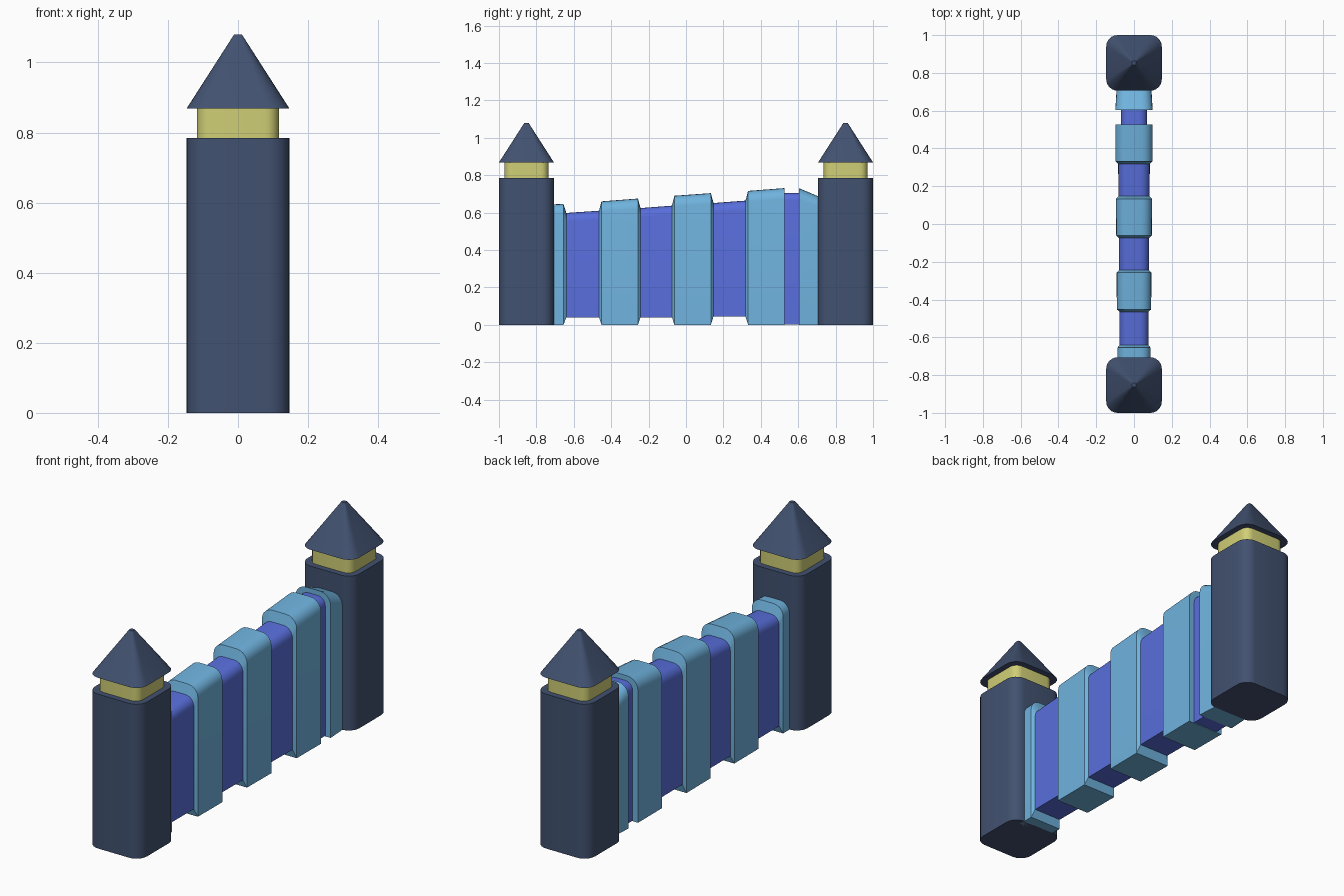
import bpy, bmesh
from math import sin, cos, pi, radians

cube = bpy.data.objects.get("Cube")
if cube:
    bpy.data.objects.remove(cube)


def material(name, rgb):
    m = bpy.data.materials.new(name)
    m.use_nodes = True
    m.diffuse_color = (*rgb, 1)
    m.node_tree.nodes["Principled BSDF"].inputs["Base Color"].default_value = (*rgb, 1)
    return m


navy = material("navy", (0.054, 0.083, 0.162))
yellow = material("pale yellow", (0.63, 0.62, 0.18))
light = material("light blue", (0.16, 0.45, 0.73))
blue = material("deep blue", (0.098, 0.156, 0.71))


def loft(name, rings, mats, bands=None):
    """Skin a closed stack of rings; bands gives a material index per gap."""
    bm = bmesh.new()
    loops = [[bm.verts.new(p) for p in ring] for ring in rings]
    for i, (a, b) in enumerate(zip(loops, loops[1:])):
        for j in range(len(a)):
            k = (j + 1) % len(a)
            f = bm.faces.new((a[j], a[k], b[k], b[j]))
            f.material_index = bands[i] if bands else 0
    bm.faces.new(loops[0][::-1])
    bm.faces.new(loops[-1])
    bmesh.ops.recalc_face_normals(bm, faces=bm.faces[:])
    mesh = bpy.data.meshes.new(name)
    bm.to_mesh(mesh)
    bm.free()
    for m in mats:
        mesh.materials.append(m)
    obj = bpy.data.objects.new(name, mesh)
    bpy.context.collection.objects.link(obj)
    bpy.ops.object.select_all(action="DESELECT")
    obj.select_set(True)
    bpy.context.view_layer.objects.active = obj
    bpy.ops.object.shade_smooth_by_angle(angle=radians(30))
    return obj


def rounded_square(half, r, y, z, steps=6):
    """Horizontal ring with rounded corners."""
    ring = []
    for q, (sx, sy) in enumerate(((1, 1), (-1, 1), (-1, -1), (1, -1))):
        for s in range(steps + 1):
            a = (q + s / steps) * pi / 2
            ring.append((sx * (half - r) + r * cos(a), y + sy * (half - r) + r * sin(a), z))
    return ring


def arch(y, half, bottom, top, steps=5):
    """Upright ring with a square base and rounded shoulders."""
    r = half * 0.6
    ring = [(-half, y, bottom), (half, y, bottom)]
    for side, start in ((1, 0), (-1, pi / 2)):
        for s in range(steps + 1):
            a = start + s / steps * pi / 2
            ring.append((side * (half - r) + r * cos(a), y, top - r + r * sin(a)))
    return ring


# Towers: shaft, lantern band and pointed roof at each end
for label, y in (("front", -0.853), ("back", 0.853)):
    for part, mat, (h0, r0, z0), (h1, r1, z1) in (
        ("shaft", navy, (0.147, 0.06, 0), (0.147, 0.06, 0.785)),
        ("band", yellow, (0.117, 0.04, 0.78), (0.117, 0.04, 0.872)),
        ("roof", navy, (0.147, 0.06, 0.868), (0.011, 0.005, 1.08)),
    ):
        loft(f"{label}_tower_{part}",
             [rounded_square(h0, r0, y, z0), rounded_square(h1, r1, y, z1)], [mat])

# Ribbed wall: light raised ribs with sloped rims alternating with recessed panels
LIGHT, BLUE = 0, 1
stations = [  # y, half width, bottom, top, colour of the next stretch
    (-0.74, 0.087, 0, 0.643, LIGHT), (-0.655, 0.088, 0, 0.646, LIGHT),
    (-0.64, 0.076, 0.04, 0.598, BLUE), (-0.465, 0.077, 0.04, 0.61, LIGHT),
    (-0.452, 0.091, 0, 0.66, LIGHT), (-0.257, 0.092, 0, 0.675, LIGHT),
    (-0.243, 0.079, 0.04, 0.624, BLUE), (-0.075, 0.08, 0.04, 0.637, LIGHT),
    (-0.062, 0.094, 0, 0.69, LIGHT), (0.133, 0.096, 0, 0.704, LIGHT),
    (0.147, 0.082, 0.045, 0.651, BLUE), (0.318, 0.084, 0.045, 0.664, LIGHT),
    (0.332, 0.098, 0, 0.716, LIGHT), (0.527, 0.099, 0, 0.731, LIGHT),
]
loft("ribbed_wall", [arch(*s[:4]) for s in stations], [light, blue],
     [s[4] for s in stations])

# Recessed joint and the end collar that slopes down into the back tower
loft("joint", [arch(0.52, 0.069, 0.003, 0.705), arch(0.61, 0.069, 0.003, 0.705)], [blue])
loft("end_collar", [arch(0.603, 0.099, 0, 0.731), arch(0.7, 0.093, 0, 0.69),
                    arch(0.74, 0.09, 0, 0.675)], [light])
